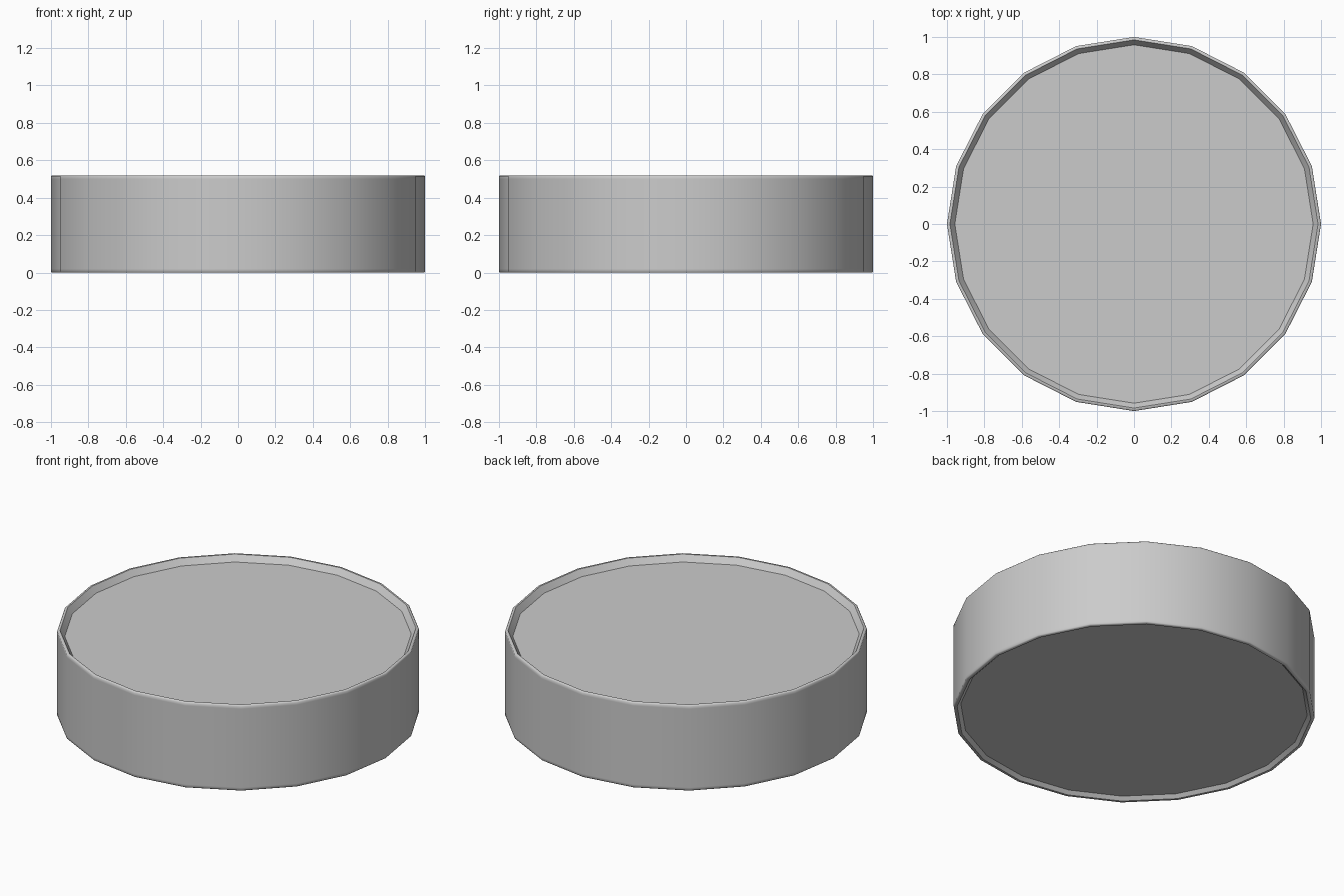
import bpy, bmesh, math

if "Cube" in bpy.data.objects:
    bpy.data.objects.remove(bpy.data.objects["Cube"])

SIDES = 20

# Cross-section from recessed underside to recessed top, as (radius, z)
PROFILE = [(0.96, 0.02), (0.98, 0.0), (0.995, 0.0), (1.0, 0.005), (1.0, 0.02),
           (1.0, 0.50), (1.0, 0.515), (0.995, 0.52),
           (0.984, 0.52), (0.958, 0.484)]
SHARP_RINGS = (0, 1, 8, 9)

bm = bmesh.new()
rings = [[bm.verts.new((r * math.cos(2 * math.pi * i / SIDES),
                        r * math.sin(2 * math.pi * i / SIDES), z))
          for i in range(SIDES)] for r, z in PROFILE]

# Rims and side wall
for a, b in zip(rings, rings[1:]):
    for i in range(SIDES):
        j = (i + 1) % SIDES
        bm.faces.new((a[i], a[j], b[j], b[i]))

# Underside and recessed top
bm.faces.new(rings[0][::-1])
bm.faces.new(rings[-1])

# Crisp inner rim and floor edges
for k in SHARP_RINGS:
    for i in range(SIDES):
        bm.edges.get((rings[k][i], rings[k][(i + 1) % SIDES])).smooth = False

mesh = bpy.data.meshes.new("round_tray")
bm.to_mesh(mesh)
bm.free()
tray = bpy.data.objects.new("round_tray", mesh)
bpy.context.collection.objects.link(tray)

# Soft side and outer edges
bpy.context.view_layer.objects.active = tray
tray.select_set(True)
bpy.ops.object.shade_smooth_by_angle(angle=math.radians(60), keep_sharp_edges=True)
